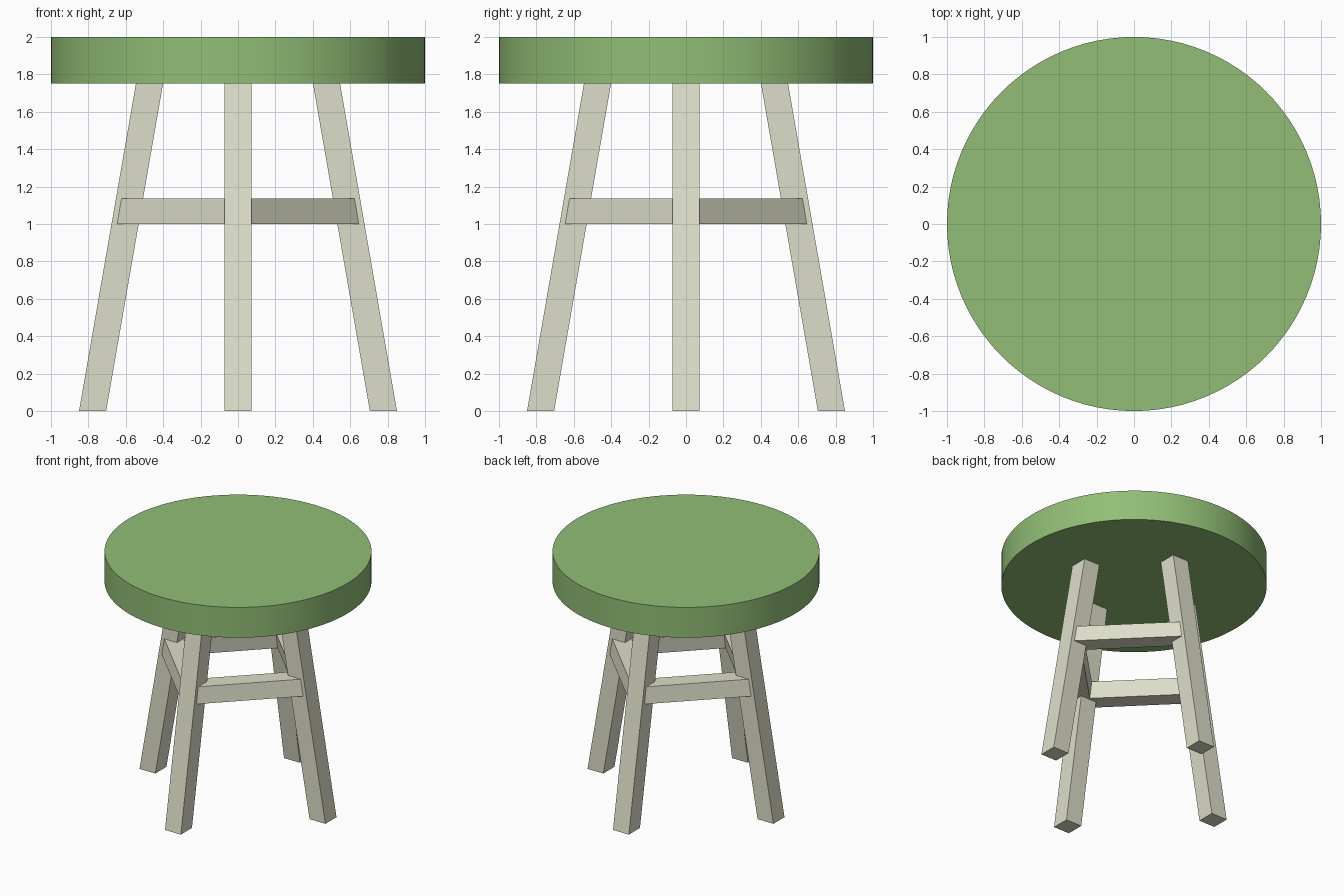
import bpy, bmesh, math
from mathutils import Matrix

if "Cube" in bpy.data.objects:
    bpy.data.objects.remove(bpy.data.objects["Cube"])


def material(name, rgb):
    m = bpy.data.materials.new(name)
    m.diffuse_color = (*rgb, 1)
    m.use_nodes = True
    m.node_tree.nodes["Principled BSDF"].inputs["Base Color"].default_value = m.diffuse_color
    return m


green = material("green seat", (0.283, 0.515, 0.181))
cream = material("cream wood", (0.730, 0.730, 0.591))


def finish(bm, name, mat):
    bmesh.ops.recalc_face_normals(bm, faces=bm.faces)
    me = bpy.data.meshes.new(name)
    bm.to_mesh(me)
    bm.free()
    me.materials.append(mat)
    ob = bpy.data.objects.new(name, me)
    bpy.context.collection.objects.link(ob)
    return ob


def leaning_box(name, x_low, x_high, thick, width, z0, z1, angle):
    """Box whose centre leans from x_low at z0 to x_high at z1, turned about z."""
    bm = bmesh.new()
    bmesh.ops.create_cube(bm, size=1)
    for v in bm.verts:
        top = v.co.z > 0
        v.co = (v.co.x * thick + (x_high if top else x_low),
                v.co.y * width, z1 if top else z0)
    bm.transform(Matrix.Rotation(angle, 4, 'Z'))
    return finish(bm, name, cream)


# Round seat
bm = bmesh.new()
bmesh.ops.create_cone(bm, cap_ends=True, segments=96, radius1=1, radius2=1, depth=0.25,
                      matrix=Matrix.Translation((0, 0, 1.875)))
seat = finish(bm, "seat", green)
bpy.context.view_layer.objects.active = seat
seat.select_set(True)
bpy.ops.object.shade_smooth_by_angle(angle=math.radians(30))

# Four splayed legs, and the stretchers between neighbouring legs
legs = ("right", "back", "left", "front")
for i, side in enumerate(legs):
    turn = i * math.pi / 2
    leaning_box(side + "_leg", 0.7775, 0.4725, 0.145, 0.145, 0, 1.755, turn)
    leaning_box(side + "_to_" + legs[(i + 1) % 4] + "_stretcher",
                0.437, 0.421, 0.142, 0.82, 1.0, 1.135, turn + math.pi / 4)
